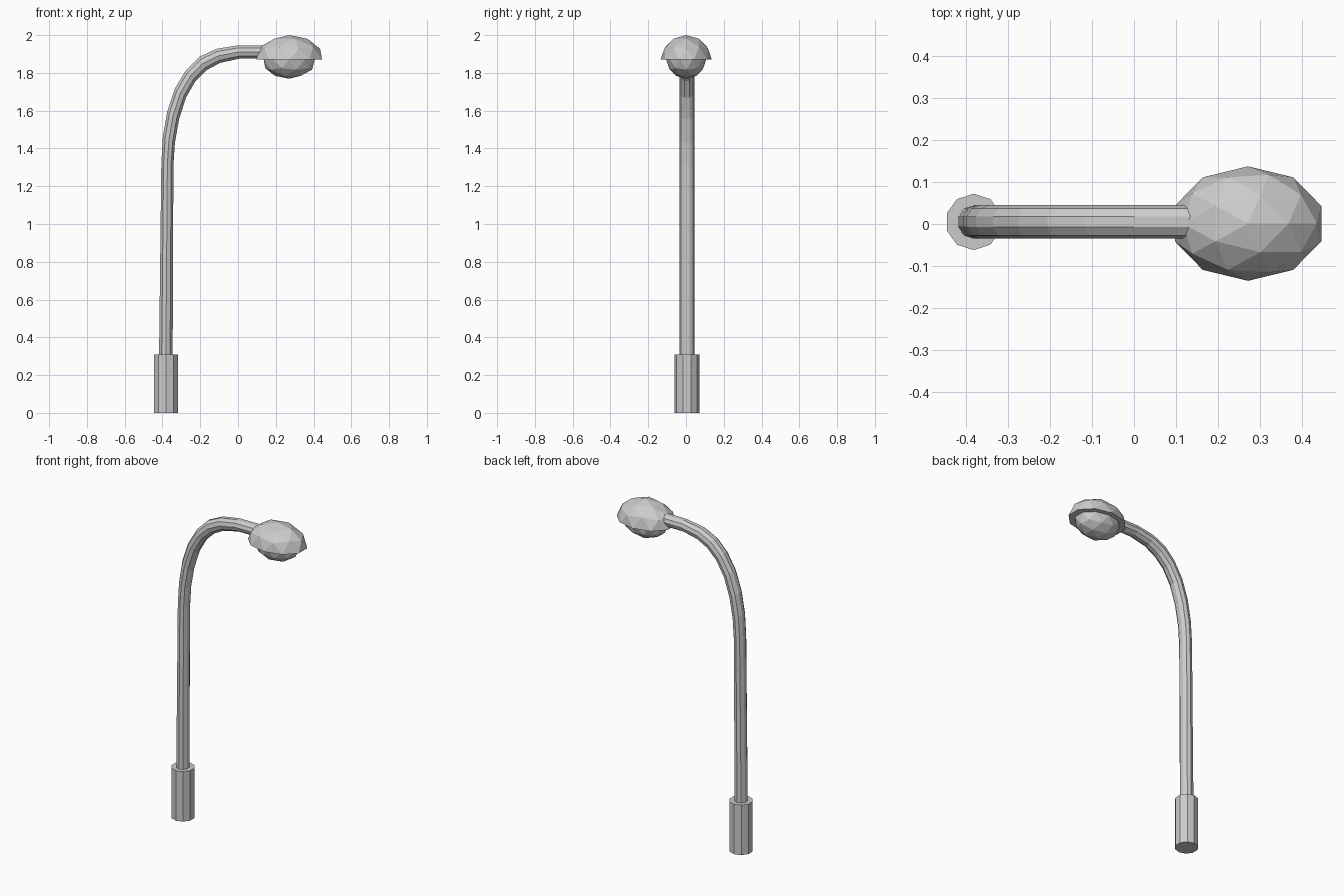
import bpy, bmesh
from math import cos, sin, pi
from mathutils import Vector

if "Cube" in bpy.data.objects:
    bpy.data.objects.remove(bpy.data.objects["Cube"])

SIDES = 10
POLE_Y = 0.005


def finish(name, bm):
    bmesh.ops.recalc_face_normals(bm, faces=bm.faces)
    mesh = bpy.data.meshes.new(name)
    bm.to_mesh(mesh)
    bm.free()
    obj = bpy.data.objects.new(name, mesh)
    bpy.context.collection.objects.link(obj)
    return obj


def loft(name, rings):
    """Bridge equal-sided rings and cap both ends."""
    bm = bmesh.new()
    loops = [[bm.verts.new(p) for p in ring] for ring in rings]
    for a, b in zip(loops, loops[1:]):
        for i in range(SIDES):
            j = (i + 1) % SIDES
            bm.faces.new((a[i], a[j], b[j], b[i]))
    bm.faces.new(loops[0])
    bm.faces.new(loops[-1])
    return finish(name, bm)


def section(outer, inner, half_y):
    """Ten-sided section spanning two points in the xz plane, corners on the y axis."""
    o, i = Vector((outer[0], 0, outer[1])), Vector((inner[0], 0, inner[1]))
    mid = (o + i) / 2 + Vector((0, POLE_Y, 0))
    axis = (o - i) / 2 / cos(pi / SIDES)
    ring = []
    for k in range(SIDES):
        a = pi / 2 + 2 * pi * k / SIDES
        ring.append(mid + axis * cos(a) + Vector((0, half_y * sin(a), 0)))
    return ring


def ellipsoid(name, centre, radii, half=False):
    """Faceted ball; half keeps the upper part with a flat underside."""
    bm = bmesh.new()
    bmesh.ops.create_icosphere(bm, subdivisions=2, radius=1)
    if half:
        low = [v for v in bm.verts if v.co.z < -0.01]
        bmesh.ops.delete(bm, geom=low, context='VERTS')
        bmesh.ops.holes_fill(bm, edges=[e for e in bm.edges if e.is_boundary], sides=0)
    for v in bm.verts:
        v.co = Vector(centre) + Vector([c * r for c, r in zip(v.co, radii)])
    return finish(name, bm)


# Base sleeve
loft("base", [section((-0.445, z), (-0.317, z), 0.067) for z in (0, 0.31)])

# Bent pole, given as outer and inner edge points
edges = [
    ((-0.418, 0.30), (-0.346, 0.30)),
    ((-0.406, 1.32), (-0.342, 1.31)),
    ((-0.398, 1.46), (-0.334, 1.43)),
    ((-0.375, 1.595), (-0.312, 1.555)),
    ((-0.335, 1.715), (-0.275, 1.67)),
    ((-0.275, 1.815), (-0.225, 1.757)),
    ((-0.205, 1.885), (-0.165, 1.815)),
    ((-0.115, 1.927), (-0.095, 1.853)),
    ((0.00, 1.946), (0.01, 1.876)),
    ((0.20, 1.946), (0.20, 1.876)),
]
loft("pole", [section(o, i, 0.04) for o, i in edges])

# Lamp shade and bulb
ellipsoid("lamp_shade", (0.271, 0.001, 1.87), (0.183, 0.136, 0.13), half=True)
ellipsoid("bulb", (0.271, 0.001, 1.87), (0.142, 0.106, 0.101))
